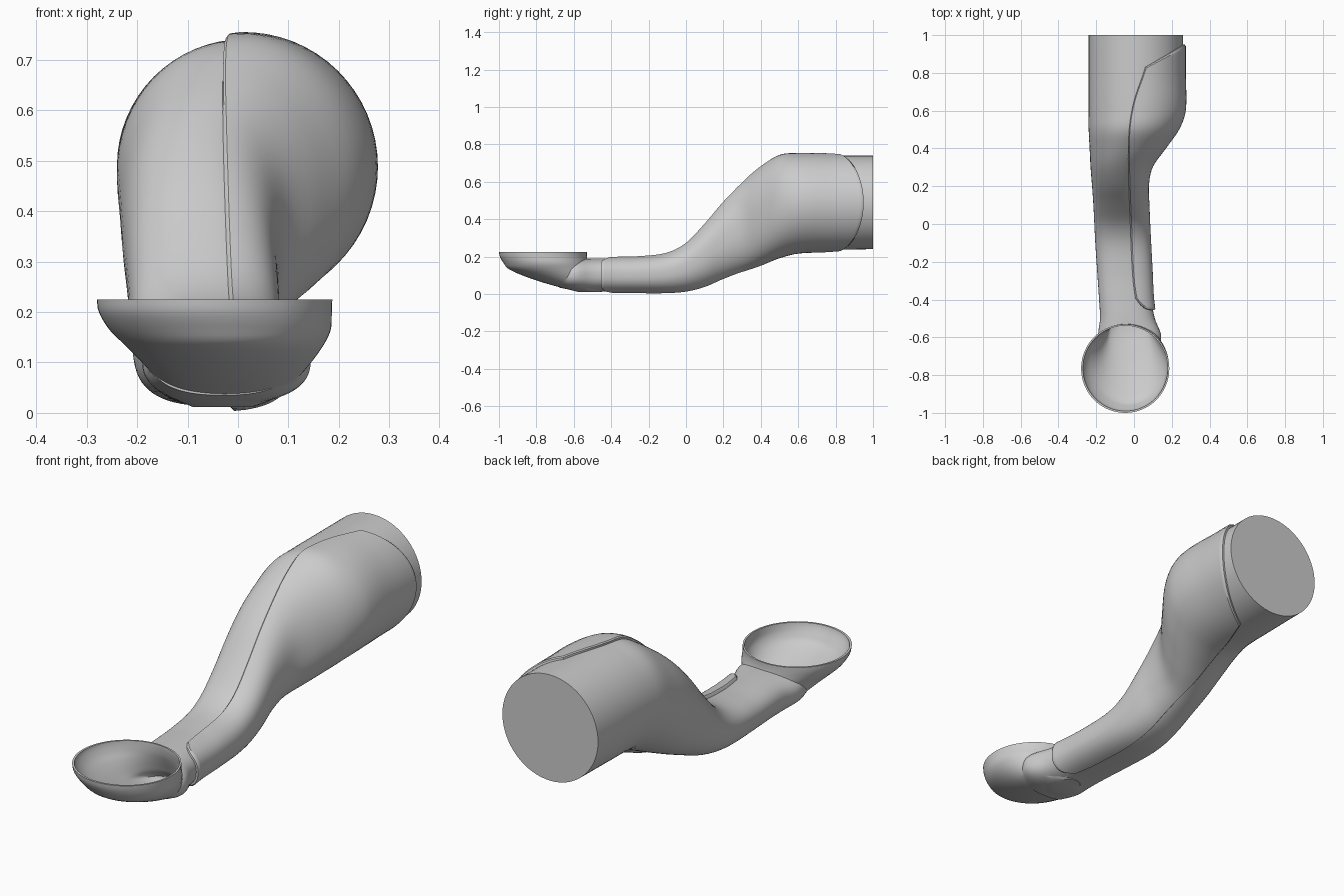
import bpy
import math

if "Cube" in bpy.data.objects:
    bpy.data.objects.remove(bpy.data.objects["Cube"], do_unlink=True)

SIDES = 64
STEPS = 72

# Limb stations: y, then left edge, right edge, underside and top
LIMB = [
    (-.68, -.17, .11, .035, .17), (-.6, -.19, .145, .02, .185),
    (-.5, -.18, .11, .012, .19), (-.4, -.185, .093, .015, .19),
    (-.25, -.195, .085, .015, .192), (-.1, -.205, .077, .015, .212),
    (0, -.21, .072, .022, .265), (.1, -.215, .068, .045, .37),
    (.2, -.222, .065, .085, .49), (.3, -.23, .085, .125, .59),
    (.4, -.235, .155, .165, .67), (.5, -.24, .225, .205, .73),
    (.6, -.24, .26, .23, .74), (.8, -.24, .26, .237, .74),
    (1, -.24, .26, .24, .74),
]

# Bowl rings: z, then left, right, front and back edges
BOWL = [
    (.012, -.09, .03, -.58, -.45), (.03, -.13, .075, -.65, -.45),
    (.06, -.155, .11, -.76, -.48), (.1, -.19, .145, -.875, -.5),
    (.135, -.225, .17, -.95, -.515), (.165, -.255, .184, -.975, -.525),
    (.2, -.276, .186, -.995, -.53), (.225, -.28, .187, -1, -.53),
]

# Seam of the raised panel: y, x
SEAM = [(-.46, .02), (-.3, -.005), (0, -.02), (.3, -.03),
        (.5, -.025), (.65, 0), (.8, .05), (.96, .1)]


def sample(rows, key):
    """Smoothly interpolate the rows at a given key."""
    last = len(rows) - 1
    i = 0
    while i < last - 1 and key > rows[i + 1][0]:
        i += 1
    a, b = rows[i], rows[i + 1]
    before, after = rows[max(i - 1, 0)], rows[min(i + 2, last)]
    span = b[0] - a[0]
    t = min(max((key - a[0]) / span, 0), 1)
    result = []
    for k in range(1, len(a)):
        ta = (b[k] - before[k]) / (b[0] - before[0]) * span
        tb = (after[k] - a[k]) / (after[0] - a[0]) * span
        d = b[k] - a[k]
        result.append(a[k] + t * (ta + t * (3 * d - 2 * ta - tb + t * (ta + tb - 2 * d))))
    return result


def soft(value, power):
    return math.copysign(abs(value) ** (2 / power), value)


def limb_point(y, angle, lift=0):
    """Point on the limb; the angle runs from the top towards +x."""
    x0, x1, z0, z1 = sample(LIMB, y)
    power = 2 + .4 * min(max((.55 - y) * 2, 0), 1)
    return ((x0 + x1) / 2 + ((x1 - x0) / 2 + lift) * soft(math.sin(angle), power), y,
            (z0 + z1) / 2 + ((z1 - z0) / 2 + lift) * soft(math.cos(angle), power))


def skin(name, rings, closed=True):
    """Bridge a list of point rings; closed rings also get end caps."""
    count = len(rings[0])
    verts = [p for ring in rings for p in ring]
    faces = []
    for r in range(len(rings) - 1):
        for c in range(count if closed else count - 1):
            d = (c + 1) % count
            faces.append((r * count + c, r * count + d,
                          (r + 1) * count + d, (r + 1) * count + c))
    if closed:
        faces.append(tuple(reversed(range(count))))
        faces.append(tuple(range(len(verts) - count, len(verts))))
    mesh = bpy.data.meshes.new(name)
    mesh.from_pydata(verts, [], faces)
    mesh.update()
    obj = bpy.data.objects.new(name, mesh)
    bpy.context.collection.objects.link(obj)
    return obj


def activate(obj):
    bpy.ops.object.select_all(action='DESELECT')
    obj.select_set(True)
    bpy.context.view_layer.objects.active = obj


def combine(target, tool, operation):
    tool.hide_render = True
    mod = target.modifiers.new(operation.title(), 'BOOLEAN')
    mod.operation = operation
    mod.solver = 'EXACT'
    mod.object = tool
    activate(target)
    bpy.ops.object.modifier_apply(modifier=mod.name)
    bpy.data.objects.remove(tool, do_unlink=True)


def bowl(name, inset=0, lift=0, collar=0):
    rings = []
    low, high = BOWL[0][0], BOWL[-1][0]
    levels = [low + (high - low) * i / 24 for i in range(25)]
    places = [(z, z + lift) for z in levels]
    if collar:
        places.append((high, high + collar))
    for level, z in places:
        x0, x1, y0, y1 = sample(BOWL, level)
        ring = []
        for i in range(SIDES):
            a = math.tau * i / SIDES
            ring.append(((x0 + x1) / 2 + ((x1 - x0) / 2 - inset) * math.cos(a),
                         (y0 + y1) / 2 + ((y1 - y0) / 2 - inset) * math.sin(a), z))
        rings.append(ring)
    return skin(name, rings)


# Limb tube with a flat back end
start, end = LIMB[0][0], LIMB[-1][0]
tube = []
for i in range(STEPS + 1):
    y = start + (end - start) * i / STEPS
    tube.append([limb_point(y, -math.tau * k / SIDES) for k in range(SIDES)])
limb = skin("limb_and_cup", tube)

# Open cup joined to the front end, then hollowed
combine(limb, bowl("cup_outside"), 'UNION')
combine(limb, bowl("cup_cutter", inset=.008, lift=.012, collar=.1), 'DIFFERENCE')


# Raised panel wrapped over the +x half, its border sunk into the limb
def panel_point(u, s, lift):
    first = -.455 + .06 * s ** 6
    y = first + (.95 - .12 * s * s - first) * u
    x0, x1 = sample(LIMB, y)[:2]
    edge = (sample(SEAM, y)[0] - (x0 + x1) / 2) / ((x1 - x0) / 2)
    power = 2 + .4 * min(max((.55 - y) * 2, 0), 1)
    top = math.asin(soft(edge, 4 / power))
    return limb_point(y, math.pi / 2 + (math.pi / 2 - top) * s, lift)


def border(count):
    """Grid parameters with a doubled, sunken edge at both ends."""
    inner = [(i / count, .014) for i in range(1, count)]
    return ([(0, -.012), (0, .009), (.006, .014)] + inner
            + [(.994, .014), (1, .009), (1, -.012)])


panel = []
for u, lift_u in border(STEPS):
    panel.append([panel_point(u, 2 * v - 1, min(lift_u, lift_v))
                  for v, lift_v in border(SIDES // 2)])
side_panel = skin("side_panel", panel, closed=False)

for obj in (limb, side_panel):
    activate(obj)
    bpy.ops.object.shade_smooth_by_angle(angle=math.radians(35))
